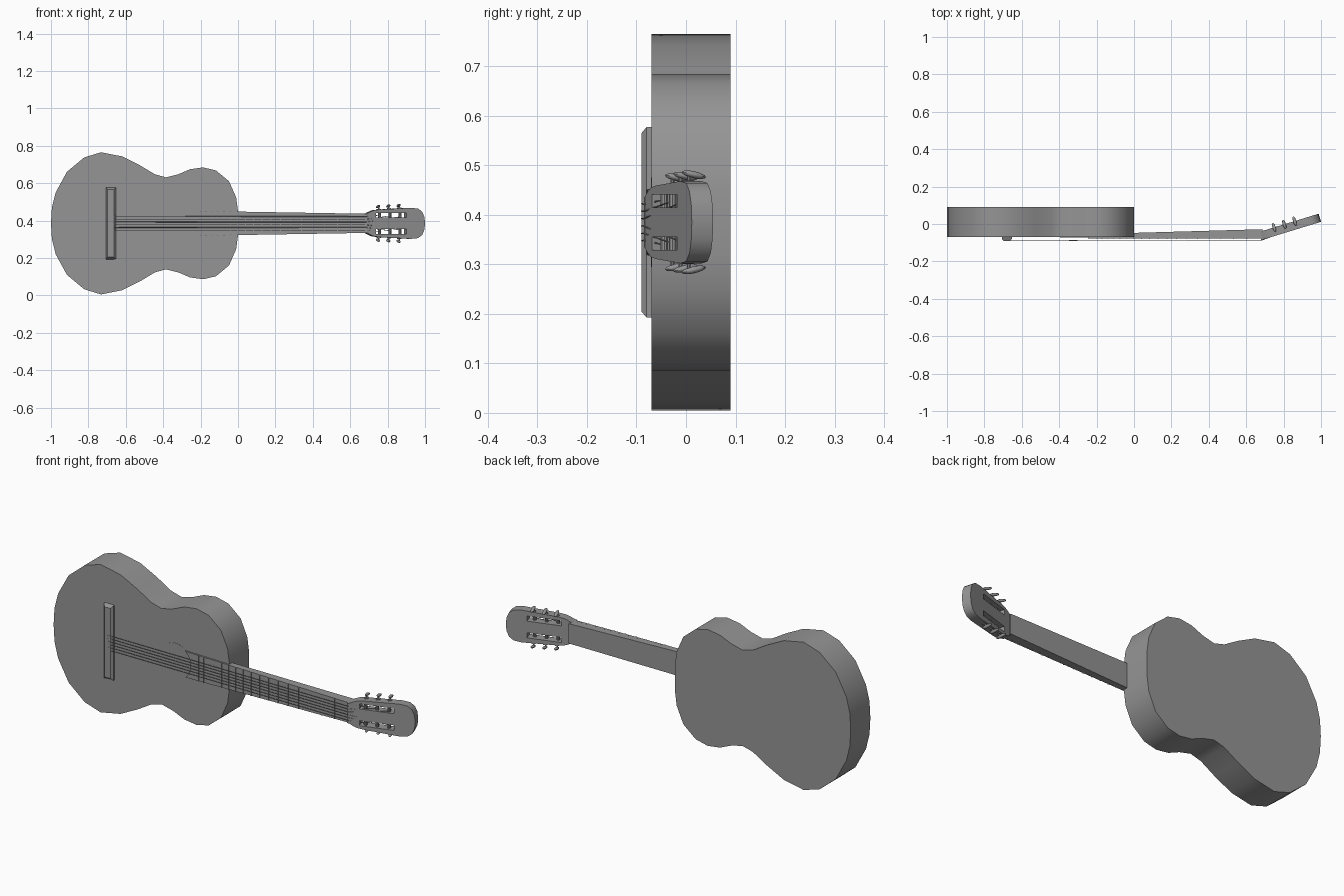
import bpy, bmesh, math
from mathutils import Matrix, Vector

if "Cube" in bpy.data.objects:
    bpy.data.objects.remove(bpy.data.objects["Cube"])

ZC = 0.385           # height of the centre line
NUT, SADDLE = 0.68, -0.68
HOLE_X, HOLE_R = -0.305, 0.09

grey = bpy.data.materials.new("plain grey")
grey.use_nodes = True
colour = (0.3, 0.3, 0.3, 1)
grey.diffuse_color = colour
grey.node_tree.nodes["Principled BSDF"].inputs["Base Color"].default_value = colour


def finish(name, bm, smooth=False, matrix=None):
    bmesh.ops.recalc_face_normals(bm, faces=bm.faces)
    if matrix:
        bm.transform(matrix)
    mesh = bpy.data.meshes.new(name)
    bm.to_mesh(mesh)
    bm.free()
    mesh.materials.append(grey)
    ob = bpy.data.objects.new(name, mesh)
    bpy.context.collection.objects.link(ob)
    if smooth:
        bpy.ops.object.select_all(action='DESELECT')
        ob.select_set(True)
        bpy.context.view_layer.objects.active = ob
        bpy.ops.object.shade_smooth_by_angle(angle=math.radians(35))
    return ob


def prism(name, outline, y0, y1, smooth=False, matrix=None):
    """Extrude an (x, z) outline from y0 to y1."""
    bm = bmesh.new()
    face = bm.faces.new([bm.verts.new((x, y0, z)) for x, z in outline])
    ext = bmesh.ops.extrude_face_region(bm, geom=[face])
    bmesh.ops.translate(bm, vec=(0, y1 - y0, 0),
                        verts=[v for v in ext["geom"] if isinstance(v, bmesh.types.BMVert)])
    return finish(name, bm, smooth, matrix)


def mirrored(half):
    """Close a half outline by mirroring it across the centre line."""
    return half + [(x, -z) for x, z in reversed(half) if z > 0.0001]


def box_into(bm, lo, hi):
    lo, hi = Vector(lo), Vector(hi)
    m = Matrix.Translation((lo + hi) / 2) @ Matrix.Diagonal((*(hi - lo), 1))
    bmesh.ops.create_cube(bm, size=1, matrix=m)


def rod_into(bm, p, q, r, sides=8):
    p, q = Vector(p), Vector(q)
    d = q - p
    m = Matrix.Translation((p + q) / 2) @ d.to_track_quat('Z', 'Y').to_matrix().to_4x4()
    bmesh.ops.create_cone(bm, cap_ends=True, segments=sides, radius1=r, radius2=r,
                          depth=d.length, matrix=m)


centre = Matrix.Translation((0, 0, ZC))
tilt = Matrix.Translation((0.70, -0.08, ZC)) @ Matrix.Rotation(math.radians(17), 4, 'Z')

# Body
half = [(-1, 0), (-0.995, 0.085), (-0.975, 0.165), (-0.915, 0.275), (-0.823, 0.352),
        (-0.733, 0.38), (-0.62, 0.358), (-0.524, 0.31), (-0.444, 0.262), (-0.385, 0.246),
        (-0.32, 0.262), (-0.257, 0.289), (-0.187, 0.299), (-0.118, 0.283),
        (-0.048, 0.225), (-0.01, 0.139), (0, 0.065)]
prism("body", mirrored(half), -0.07, 0.09, True, centre)

# Sound hole disc
circle = [(HOLE_X + HOLE_R * math.cos(a), HOLE_R * math.sin(a))
          for a in (math.tau * i / 40 for i in range(40))]
prism("sound_hole", circle, -0.071, -0.068, False, centre)

# Bridge with a rounded section and chamfered ends
bm = bmesh.new()
section = [(-0.027, -0.068), (-0.027, -0.08), (-0.017, -0.09),
           (0.017, -0.09), (0.027, -0.08), (0.027, -0.068)]
rings = []
for side in (-1, 1):
    rings.append([bm.verts.new((SADDLE + x, y, side * (0.18 if y < -0.085 else 0.192)))
                  for x, y in section])
    bm.faces.new(rings[-1])
for i in range(len(section)):
    j = (i + 1) % len(section)
    bm.faces.new((rings[0][i], rings[0][j], rings[1][j], rings[1][i]))
finish("bridge", bm, False, centre)


def board_half(x):
    return 0.067 + (0.051 - 0.067) * (x + 0.245) / (NUT + 0.245)


# Fingerboard, its end cut around the sound hole
arc = [(HOLE_X + HOLE_R * math.cos(a), HOLE_R * math.sin(a))
       for a in (math.radians(48) * i / 6 for i in range(7))]
prism("fingerboard", mirrored(arc + [(NUT + 0.015, 0.051)]), -0.078, -0.068, False, centre)

# Neck, deepening towards the head
bm = bmesh.new()
rings = []
for x, back in ((-0.02, -0.048), (0.687, -0.028)):
    w = board_half(x)
    rings.append([bm.verts.new((x, y, z)) for y, z in
                  ((-0.077, -w), (-0.077, w), (back, w), (back, -w))])
    bm.faces.new(rings[-1])
for i in range(4):
    j = (i + 1) % 4
    bm.faces.new((rings[0][i], rings[0][j], rings[1][j], rings[1][i]))
finish("neck", bm, False, centre)

# Frets at equal-tempered spacing, and the nut
bm = bmesh.new()
for n in range(1, 19):
    x = SADDLE + (NUT - SADDLE) * 2 ** (-n / 12)
    w = board_half(x)
    box_into(bm, (x - 0.002, -0.081, -w), (x + 0.002, -0.077, w))
finish("frets", bm, False, centre)
bm = bmesh.new()
box_into(bm, (NUT, -0.085, -0.051), (NUT + 0.01, -0.07, 0.051))
finish("nut", bm, False, centre)

# Headstock with two long slots
half = [(-0.012, 0.051), (0.005, 0.06), (0.03, 0.07), (0.065, 0.074), (0.235, 0.083),
        (0.275, 0.079), (0.298, 0.062), (0.31, 0.035), (0.314, 0)]
head = prism("headstock", mirrored(half), 0, 0.045, True, tilt)
for side in (-1, 1):
    bm = bmesh.new()
    box_into(bm, (0.04, -0.05, side * 0.043 - 0.013), (0.21, 0.1, side * 0.043 + 0.013))
    cutter = finish("slot_cutter", bm, False, tilt)
    mod = head.modifiers.new("slot", 'BOOLEAN')
    mod.operation, mod.solver, mod.object = 'DIFFERENCE', 'EXACT', cutter
    bpy.context.view_layer.objects.active = head
    bpy.ops.object.modifier_apply(modifier=mod.name)
    bpy.data.objects.remove(cutter)

# Tuners: rollers across the slots, shafts and oval buttons behind the sides
POSTS = (0.065, 0.122, 0.18)
for side, label in ((1, "upper"), (-1, "lower")):
    bm = bmesh.new()
    for u in POSTS:
        rod_into(bm, (u, 0.018, side * 0.028), (u, 0.018, side * 0.06), 0.008, 10)
        edge = 0.074 + (u - 0.065) * 0.053
        rod_into(bm, (u, 0.035, side * (edge - 0.01)), (u, 0.035, side * (edge + 0.015)), 0.004)
        box_into(bm, (u - 0.009, 0.025, side * edge - 0.004), (u + 0.009, 0.043, side * edge + 0.004))
        m = (Matrix.Translation((u, 0.045, side * (edge + 0.016)))
             @ Matrix.Rotation(side * math.radians(-12), 4, 'X')
             @ Matrix.Diagonal((0.009, 0.026, 0.007, 1)))
        bmesh.ops.create_uvsphere(bm, u_segments=12, v_segments=8, radius=1, matrix=m)
    finish(label + "_tuners", bm, True, tilt)

# Strings from the bridge over the nut to the rollers
bm = bmesh.new()
to_body = centre.inverted() @ tilt
for i in range(6):
    t = i - 2.5
    side = 1 if t > 0 else -1
    u = POSTS[int(2.5 - abs(t))]
    nut_point = (NUT + 0.005, -0.086, t * 0.0145)
    post = to_body @ Vector((u, 0.009, side * (0.036 + 0.004 * (abs(t) - 0.5))))
    rod_into(bm, (SADDLE, -0.089, t * 0.015), nut_point, 0.0016, 6)
    rod_into(bm, nut_point, post, 0.0016, 6)
finish("strings", bm, False, centre)
